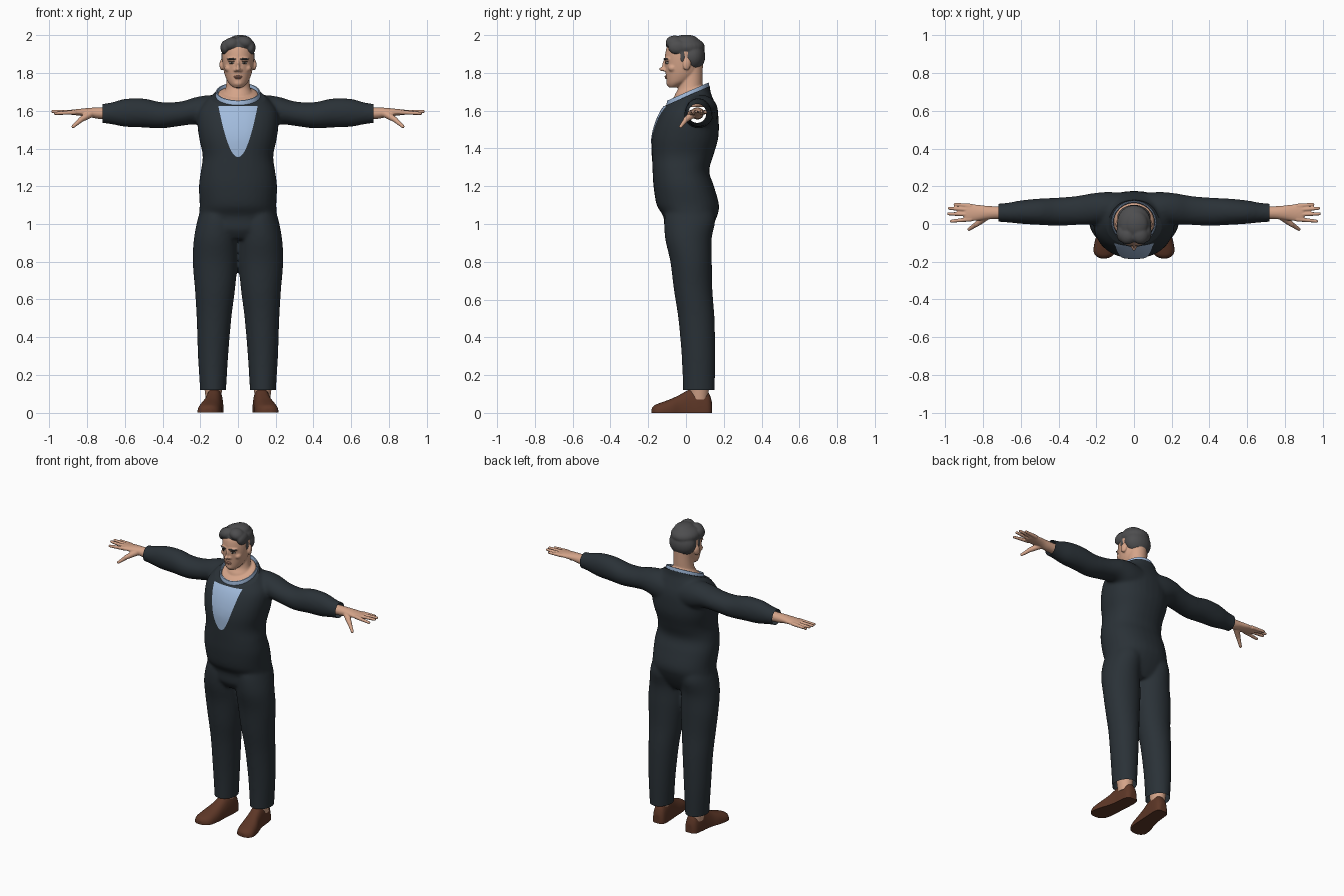
import bpy, bmesh, math
from mathutils import Vector, Matrix, Euler
from mathutils.bvhtree import BVHTree

cube = bpy.data.objects.get("Cube")
if cube:
    bpy.data.objects.remove(cube, do_unlink=True)


def material(name, *rgb):
    m = bpy.data.materials.new(name)
    m.use_nodes = True
    m.diffuse_color = (*rgb, 1)
    m.node_tree.nodes["Principled BSDF"].inputs["Base Color"].default_value = (*rgb, 1)
    return m


SUIT = material("dark suit cloth", .023, .031, .038)
SHIRT = material("light blue shirt", .36, .50, .72)
SKIN = material("skin", .66, .37, .25)
LIP = material("lip", .50, .24, .17)
HAIR = material("dark grey hair", .075, .075, .078)
SHOE = material("brown leather", .11, .038, .02)
WHITE = material("eye white", .55, .52, .48)
IRIS = material("dark iris", .02, .015, .012)


def spline(stations, steps=5):
    """Smooth Catmull-Rom samples through the stations."""
    s = [Vector(p) for p in stations]
    out = []
    for i in range(len(s) - 1):
        p0, p1, p2, p3 = s[max(i - 1, 0)], s[i], s[i + 1], s[min(i + 2, len(s) - 1)]
        for k in range(steps):
            t = k / steps
            out.append(.5 * (2 * p1 + (p2 - p0) * t + (2 * p0 - 5 * p1 + 4 * p2 - p3) * t * t
                             + (3 * p1 - p0 - 3 * p2 + p3) * t ** 3))
    return out + [s[-1]]


def loft(bm, axis, stations, side=1, power=2.0, sides=32):
    """Closed body through oval sections: position, two centres, two radii."""
    rings = []
    for t, ca, cb, ra, rb in spline(stations):
        ring = []
        for j in range(sides):
            c, s = math.cos(math.tau * j / sides), math.sin(math.tau * j / sides)
            a = ca + max(ra, .002) * math.copysign(abs(c) ** (2 / power), c)
            b = cb + max(rb, .002) * math.copysign(abs(s) ** (2 / power), s)
            x, y, z = {"x": (t, a, b), "y": (a, t, b), "z": (a, b, t)}[axis]
            ring.append(bm.verts.new((x * side, y, z)))
        rings.append(ring)
    for r, q in zip(rings, rings[1:]):
        for j in range(sides):
            n = (j + 1) % sides
            bm.faces.new((r[j], r[n], q[n], q[j]))
    bm.faces.new(rings[0])
    bm.faces.new(rings[-1])


def blob(bm, at, size, turn=(0, 0, 0)):
    m = Matrix.Translation(at) @ Euler(turn).to_matrix().to_4x4() @ Matrix.Diagonal((*size, 1))
    bmesh.ops.create_uvsphere(bm, u_segments=24, v_segments=16, radius=1, matrix=m)


def tube(bm, a, b, ra, rb):
    a, b = Vector(a), Vector(b)
    m = Matrix.Translation((a + b) / 2) @ (b - a).to_track_quat("Z", "Y").to_matrix().to_4x4()
    bmesh.ops.create_cone(bm, cap_ends=True, segments=16, radius1=ra, radius2=rb,
                          depth=(b - a).length, matrix=m)
    blob(bm, b, (rb, rb, rb))


def finish(bm, name, mat, voxel=0, relax=4, cuts=()):
    """Fuse the parts, trim them along planes and shade them."""
    bmesh.ops.recalc_face_normals(bm, faces=bm.faces)
    me = bpy.data.meshes.new(name)
    bm.to_mesh(me)
    bm.free()
    ob = bpy.data.objects.new(name, me)
    bpy.context.collection.objects.link(ob)
    if voxel:
        mod = ob.modifiers.new("fuse", "REMESH")
        mod.mode, mod.voxel_size = "VOXEL", voxel
        mod = ob.modifiers.new("relax", "SMOOTH")
        mod.factor, mod.iterations = .5, relax
        dg = bpy.context.evaluated_depsgraph_get()
        me = bpy.data.meshes.new_from_object(ob.evaluated_get(dg))
        ob.modifiers.clear()
        ob.data = me
    if cuts:
        bm = bmesh.new()
        bm.from_mesh(me)
        for co, no, fill in cuts:
            res = bmesh.ops.bisect_plane(bm, geom=bm.verts[:] + bm.edges[:] + bm.faces[:],
                                         plane_co=co, plane_no=no, clear_outer=True)
            if fill:
                rim = [e for e in res["geom_cut"] if isinstance(e, bmesh.types.BMEdge)]
                bmesh.ops.holes_fill(bm, edges=rim, sides=0)
        bm.to_mesh(me)
        bm.free()
    me.materials.clear()
    me.materials.append(mat)
    me.shade_smooth()
    me.set_sharp_from_angle(angle=math.radians(45))
    return ob


# Suit: torso, legs and sleeves fused, trimmed at the neck and open at the cuffs
NECK = Vector((0, .012, 1.68))
TILT = Vector((0, -.44, 1))
bm = bmesh.new()
loft(bm, "z", [(.92, 0, .01, .10, .09), (.97, 0, .01, .185, .122), (1.04, 0, .022, .205, .142),
               (1.1, 0, .01, .203, .165), (1.2, 0, -.012, .207, .16), (1.28, 0, -.027, .197, .15),
               (1.36, 0, -.018, .187, .162), (1.45, 0, -.005, .205, .175), (1.53, 0, .006, .215, .168),
               (1.6, 0, .018, .208, .149), (1.66, 0, .03, .165, .115), (1.7, 0, .035, .122, .095),
               (1.76, 0, .04, .1, .085)], power=2.25)
for s in (1, -1):
    loft(bm, "z", [(.06, .132, .068, .067, .083), (.12, .132, .068, .069, .084),
                   (.3, .132, .066, .08, .089), (.5, .127, .055, .092, .096),
                   (.65, .122, .038, .106, .102), (.8, .121, .027, .119, .11),
                   (.92, .118, .013, .116, .123), (1.02, .11, .02, .105, .135),
                   (1.1, .1, .02, .09, .12)], s)
    loft(bm, "x", [(.05, .085, 1.58, .08, .09), (.14, .085, 1.593, .085, .09),
                   (.22, .08, 1.6, .083, .073), (.3, .072, 1.585, .077, .065),
                   (.4, .065, 1.576, .075, .069), (.5, .065, 1.588, .07, .077),
                   (.6, .063, 1.589, .062, .074), (.68, .06, 1.586, .051, .056),
                   (.78, .06, 1.585, .046, .046)], s)
suit = finish(bm, "suit", SUIT, .01, 8, [
    (NECK, TILT, True), ((0, 0, .12), (0, 0, -1), False),
    ((.718, 0, 0), (1, 0, 0), False), ((-.718, 0, 0), (-1, 0, 0), False)])

# Shirt front: thin tapering panel lying on the chest
bm = bmesh.new()
bm.from_mesh(suit.data)
tree = BVHTree.FromBMesh(bm)
bm.free()
bm = bmesh.new()
rows, cols, low, high = 40, 16, 1.355, 1.625
grid = []
for r in range(rows + 1):
    f = (r / rows) ** 1.6
    z = low + (high - low) * f
    half = .002 + .102 * f ** .52
    line = []
    for c in range(cols + 1):
        x = half * (2 * c / cols - 1)
        hit = tree.ray_cast(Vector((x, -1, z)), Vector((0, 1, 0)))[0]
        y = min(hit.y if hit else -.08, -.05)
        line.append(bm.verts.new((x, y - .005, z)))
    grid.append(line)
for a, b in zip(grid, grid[1:]):
    for c in range(cols):
        bm.faces.new((a[c], a[c + 1], b[c + 1], b[c]))
finish(bm, "shirt_front", SHIRT)

# Collar: tilted double-walled band around the neck
bm = bmesh.new()
profile = [(1, -.024), (1.03, .004), (1, .022), (.95, .022), (.93, -.024)]
loops = []
for k, dz in profile:
    ring = []
    for j in range(48):
        a = math.tau * j / 48
        y = .01 + .11 * k * math.sin(a)
        ring.append(bm.verts.new((.116 * k * math.cos(a), y, NECK.z + .44 * (y - NECK.y) + dz)))
    loops.append(ring)
for a, b in zip(loops, loops[1:] + loops[:1]):
    for j in range(48):
        n = (j + 1) % 48
        bm.faces.new((a[j], a[n], b[n], b[j]))
finish(bm, "collar", SHIRT)

# Head and neck with nose, brows, chin and ears
bm = bmesh.new()
loft(bm, "z", [(1.722, 0, -.07, .022, .02), (1.738, 0, -.055, .042, .044), (1.76, 0, -.036, .058, .068),
               (1.8, 0, -.02, .073, .088), (1.85, 0, -.015, .081, .097), (1.9, 0, -.01, .084, .1),
               (1.94, 0, -.008, .079, .09), (1.97, 0, 0, .05, .06)])
loft(bm, "z", [(1.62, 0, .015, .09, .08), (1.68, 0, .02, .084, .08), (1.72, 0, .024, .066, .064),
               (1.78, 0, .028, .06, .06), (1.86, 0, .03, .06, .06)])
blob(bm, (0, .01, 1.682), (.109, .112, .026), (math.atan(.44), 0, 0))
blob(bm, (0, -.121, 1.82), (.013, .021, .012))
blob(bm, (0, -.11, 1.845), (.009, .016, .036), (-.2, 0, 0))
blob(bm, (0, -.084, 1.747), (.028, .021, .019))
for s in (1, -1):
    blob(bm, (s * .032, -.1, 1.874), (.03, .013, .009), (0, 0, s * .35))
    blob(bm, (s * .014, -.112, 1.815), (.009, .012, .008))
    blob(bm, (s * .05, -.07, 1.825), (.022, .024, .02))
    blob(bm, (s * .085, .005, 1.845), (.012, .022, .032), (-.15, 0, s * .3))
finish(bm, "head", SKIN, .005, 4)

# Lips, eyes and eyebrows
bm = bmesh.new()
blob(bm, (0, -.106, 1.781), (.024, .008, .005))
blob(bm, (0, -.104, 1.773), (.02, .008, .005))
finish(bm, "lips", LIP)
for s, tag in ((1, "left"), (-1, "right")):
    for part, mat, at, size, yaw in (
            ("eye", WHITE, (s * .034, -.1, 1.853), (.016, .008, .006), .3),
            ("iris", IRIS, (s * .034, -.1035, 1.853), (.0065, .0065, .006), 0),
            ("upper_eyelid", IRIS, (s * .034, -.102, 1.859), (.018, .008, .002), .3),
            ("eyebrow", HAIR, (s * .035, -.107, 1.874), (.027, .008, .005), .4)):
        bm = bmesh.new()
        blob(bm, at, size, (0, 0, s * yaw))
        finish(bm, f"{tag}_{part}", mat)

# Hair: cap, nape and swept front locks
bm = bmesh.new()
blob(bm, (0, 0, 1.936), (.091, .1, .056))
blob(bm, (0, .034, 1.888), (.09, .068, .08))
blob(bm, (.012, .0, 1.968), (.062, .07, .034))
blob(bm, (.035, -.06, 1.962), (.046, .048, .035), (0, .3, 0))
blob(bm, (-.035, -.062, 1.952), (.046, .046, .036), (0, -.3, 0))
for s in (1, -1):
    blob(bm, (s * .068, -.045, 1.935), (.025, .05, .038))
    blob(bm, (s * .079, -.018, 1.885), (.009, .014, .035))
finish(bm, "hair", HAIR, .006, 4)

# Hands, shoes and ankles on both sides
for s, tag in ((1, "left"), (-1, "right")):
    bm = bmesh.new()
    loft(bm, "x", [(.66, .06, 1.585, .034, .032), (.74, .06, 1.587, .034, .03),
                   (.79, .06, 1.591, .037, .024), (.84, .06, 1.592, .043, .018),
                   (.885, .06, 1.592, .045, .013), (.9, .06, 1.592, .04, .009)], s)
    for y0, y1, z1, tip in ((.095, .104, 1.592, .948), (.074, .083, 1.596, .978),
                            (.05, .054, 1.596, .982), (.026, .015, 1.586, .968)):
        tube(bm, (s * .86, y0, 1.592), (s * tip, y1, z1), .0125, .0085)
    tube(bm, (s * .78, .042, 1.585), (s * .835, -.002, 1.551), .021, .014)
    tube(bm, (s * .83, .002, 1.554), (s * .874, -.028, 1.516), .014, .009)
    finish(bm, f"{tag}_hand", SKIN, .004, 3)

    bm = bmesh.new()
    loft(bm, "y", [(.137, .12, 0, .025, .06), (.118, .121, 0, .042, .11), (.07, .124, 0, .047, .135),
                   (.02, .128, 0, .048, .125), (-.03, .135, 0, .052, .098), (-.08, .145, 0, .06, .074),
                   (-.14, .155, 0, .06, .052), (-.168, .158, 0, .045, .04),
                   (-.182, .16, 0, .02, .024)], s, power=2.5)
    finish(bm, f"{tag}_shoe", SHOE, .006, 4, [((0, 0, 0), (0, 0, -1), True)])

    bm = bmesh.new()
    loft(bm, "z", [(.07, .13, .07, .04, .045), (.16, .131, .069, .05, .055),
                   (.3, .132, .066, .06, .065)], s)
    finish(bm, f"{tag}_ankle", SKIN)
